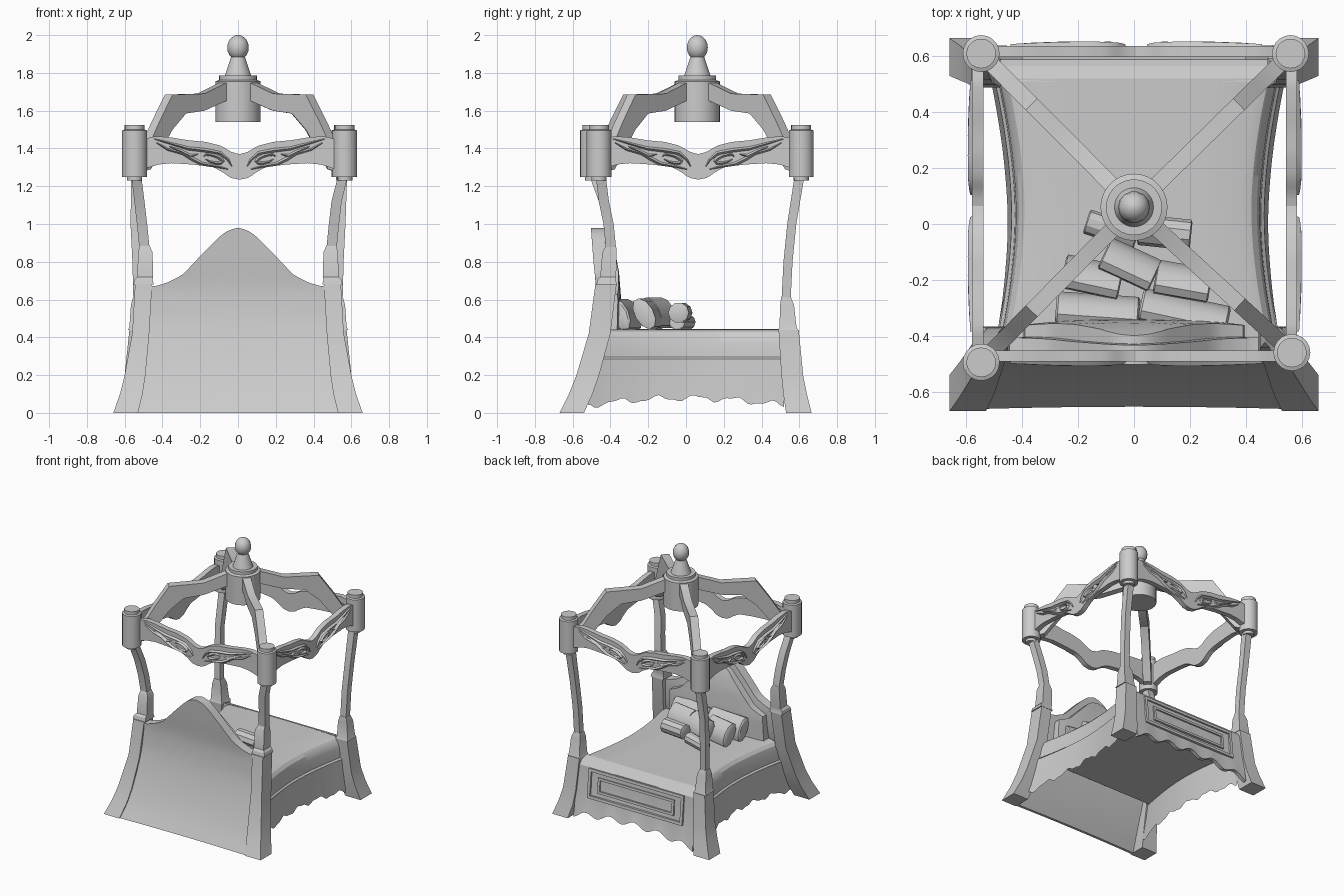
import bpy, bmesh
from math import sin, cos, pi, atan2, hypot, radians
from mathutils import Matrix, Vector

if "Cube" in bpy.data.objects:
    bpy.data.objects.remove(bpy.data.objects["Cube"])


def mesh(name, verts, faces, mat=Matrix()):
    me = bpy.data.meshes.new(name)
    me.from_pydata([mat @ Vector(v) for v in verts], [], faces)
    bm = bmesh.new()
    bm.from_mesh(me)
    bmesh.ops.recalc_face_normals(bm, faces=bm.faces)
    bm.to_mesh(me)
    bm.free()
    ob = bpy.data.objects.new(name, me)
    bpy.context.collection.objects.link(ob)
    return ob


def loft(name, rings, mat=Matrix(), closed=True, caps=True):
    n = len(rings[0])
    faces = []
    for i in range(len(rings) - 1):
        for j in range(n if closed else n - 1):
            k = (j + 1) % n
            faces.append((i*n + j, i*n + k, (i+1)*n + k, (i+1)*n + j))
    if caps:
        faces += [tuple(range(n)), tuple((len(rings)-1)*n + j for j in range(n))]
    return mesh(name, [v for r in rings for v in r], faces, mat)


def lathe(name, profile, x, y, sides=20):
    return loft(name, [[(x + r*cos(2*pi*j/sides), y + r*sin(2*pi*j/sides), z)
                        for j in range(sides)] for r, z in profile])


def lerp(table, t):
    for (a, p), (b, q) in zip(table, table[1:]):
        if t <= b:
            return p + (q - p) * max(0, (t - a) / (b - a))
    return table[-1][1]


def rect(x0, x1, y0, y1, z):
    return [(x0, y0, z), (x1, y0, z), (x1, y1, z), (x0, y1, z)]


def sq(x, y, z, r):
    return rect(x - r, x + r, y - r, y + r, z)


# corner posts: flared foot, collar block, slim bent shaft, drum on top
drums = {(-1, -1): (-.547, -.495), (1, -1): (.565, -.46),
         (-1, 1): (-.547, .61), (1, 1): (.56, .61)}
FRONT = [(.53, .66, -.67, -.54, 0), (.505, .625, -.62, -.495, .1), (.49, .60, -.58, -.46, .2),
         (.47, .56, -.515, -.40, .42), (.455, .545, -.48, -.368, .68)]
BACK = [(.53, .66, .53, .665, 0), (.505, .625, .515, .64, .1), (.495, .60, .505, .62, .2),
        (.48, .575, .49, .597, .44)]
for (sx, sy), (dx, dy) in drums.items():
    foot = FRONT if sy < 0 else BACK
    side = "front" if sy < 0 else "back"
    loft(side + "_post_foot", [rect(sx*a, sx*b, c, d, z) for a, b, c, d, z in foot])
    if sy < 0:
        block = [(.5, -.42, .68, .054), (.5, -.42, .705, .048), (.492, -.412, .72, .042),
                 (.49, -.405, .85, .038), (.495, -.397, .885, .027)]
        shaft = [(.495, -.397, .87, .027), (.508, -.41, 1.0, .027), (.522, -.435, 1.12, .027)]
    else:
        block = [(.53, .54, .44, .052), (.53, .54, .455, .045), (.53, .535, .57, .037),
                 (.53, .53, .61, .026)]
        shaft = [(.53, .53, .6, .024), (.535, .54, .8, .024), (.545, .56, 1.0, .024)]
    loft(side + "_post_block", [sq(sx*x, y, z, r) for x, y, z, r in block])
    loft(side + "_post_shaft", [sq(sx*x, y, z, r) for x, y, z, r in shaft]
         + [sq(dx - sx*.008, dy - sy*.008, 1.26, .026)])
    lathe("post_drum", [(.04, 1.23), (.04, 1.25), (.066, 1.25), (.066, 1.495),
                        (.053, 1.5), (.053, 1.525)], dx, dy)

# headboard: flared shell with an arched top, plus a padded inner panel
ARCH = [(0, .98), (.05, .968), (.1, .935), (.2, .835), (.3, .73), (.38, .69), (.44, .672), (.6, .668)]
OUTER = [(0, -.662), (.1, -.61), (.2, -.57), (.3, -.536), (.4, -.508), (.5, -.486), (.65, -.474),
         (.8, -.49), (1, -.505)]
HALF = [(0, .545), (.2, .50), (.4, .475), (.7, .462), (1, .455)]
PAD = [(.3, -.35), (.6, -.343), (.75, -.355), (.85, -.375), (.95, -.41)]


def board(name, umax, z0, drop, outer, inner, cols=32, rows=14):
    rings = []
    for i in range(cols + 1):
        u = umax * (2*i/cols - 1)
        top = lerp(ARCH, abs(u)*.47) - drop
        zs = [z0 + (top - z0)*k/rows for k in range(rows + 1)]
        ring = [(u*lerp(HALF, z), outer(u, z), z) for z in zs]
        rings.append(ring + [(u*lerp(HALF, z), inner(u, z), z) for z in reversed(zs)])
    return loft(name, rings)


def front_y(u, z):
    return lerp(OUTER, z) + .008*(1 - u*u)*max(0, 1 - z/.5)


board("headboard", 1.0, 0, 0, front_y,
      lambda u, z: front_y(u, z) + .02 + .05*min(1, z/.4))
board("headboard_padding", .84, .3, .06, lambda u, z: -.44,
      lambda u, z: lerp(PAD, z) - .03*abs(u)**3)

# mattress with concave sides and a draped, scalloped skirt
SECT = [(.052, None), (.044, .18), (.038, .285), (.026, .295), (.022, .37), (.012, .41), (-.008, .432),
        (-.04, .442), (-.2, .444)]
rings, under = [], []
N = 48
for i in range(N + 1):
    t = 2*i/N - 1
    base = .418 + .062*abs(t)**1.8
    hem = .078 - .04*t*t + .014*sin(t*16) + .006*sin(t*37)
    half = []
    for o, z in SECT:
        z = hem if z is None else z
        y0 = -.42 - .10*max(0, .44 - z)/.38
        half.append((base + o, y0 + (.52 - y0)*(t + 1)/2, z))
    rings.append([(.018 - x, y, z) for x, y, z in half] + [(x + .01, y, z) for x, y, z in half[::-1]])
    y = .05 + .47*t
    under.append([(-base - .018, y, .285), (base + .046, y, .285)])
loft("mattress_and_skirt", rings, closed=False, caps=False)
loft("mattress_underside", under, closed=False, caps=False)

# footboard with scalloped hem, rounded bed end and stepped panel mouldings
rings = []
for i in range(N + 1):
    t = 2*i/N - 1
    x = .5*t
    hem = .075 - .045*t*t + .02*cos(t*15.5)
    c = .012*(1 - t*t)
    rings.append([(x, .64 - c, hem), (x, .607 - c, .2), (x, .588, .395), (x, .565, .425),
                  (x, .51, .444), (x, .51, .40), (x, .565 - c, .2), (x, .61 - c, hem)])
loft("footboard", rings)
tilt = Matrix.Translation((0, .592, .28)) @ Matrix.Rotation(.1, 4, 'X')


def frame(name, w, h, bar, depth):
    def loop(a, y):
        return [(sx*(w - a), y, sz*(h - a)) for sx, sz in ((-1, -1), (1, -1), (1, 1), (-1, 1))]
    loft(name, [loop(0, -.01), loop(0, depth), loop(bar, depth), loop(bar, -.01)], tilt, caps=False)


frame("footboard_outer_moulding", .40, .11, .022, .018)
frame("footboard_inner_moulding", .32, .058, .018, .014)

# canopy rails with carved scrolls, one per side
UP = [(0, 1.37), (.04, 1.38), (.1, 1.415), (.18, 1.435), (.27, 1.443), (.36, 1.458), (.44, 1.465), (.51, 1.45)]
LOW = [(0, 1.235), (.05, 1.245), (.09, 1.275), (.14, 1.302), (.25, 1.315), (.36, 1.322), (.43, 1.315), (.51, 1.29)]
SCROLLS = [[(.04, 1.305), (.06, 1.34), (.10, 1.375), (.18, 1.39), (.27, 1.40), (.36, 1.425), (.45, 1.45)],
           [(.06, 1.29), (.12, 1.305), (.20, 1.32), (.25, 1.345), (.30, 1.375), (.38, 1.395), (.44, 1.43)],
           [(.22, 1.37), (.26, 1.36), (.31, 1.385), (.37, 1.41)],
           [(.14 + .05*cos(a*pi/5), 1.345 + .02*sin(a*pi/5) + .012*cos(a*pi/5)) for a in range(10)]]


def scroll(pts, s, mat):
    n, rings = len(pts), []
    for i, (x, z) in enumerate(pts):
        a, b = pts[max(i-1, 0)], pts[min(i+1, n-1)]
        d = Vector((b[0]-a[0], b[1]-a[1])).normalized()
        w = .003 + .009*sin(pi*i/(n-1))
        rings.append([(s*(x - d.y*w), -.018, z + d.x*w), (s*x, -.024 - w, z),
                      (s*(x + d.y*w), -.018, z - d.x*w)])
    loft("rail_scroll", rings, mat)


for cx, cy, yaw in ((.008, -.472, 0), (.564, .065, 90), (.008, .617, 180), (-.559, .065, -90)):
    m = Matrix.Translation((cx, cy, 0)) @ Matrix.Rotation(radians(yaw), 4, 'Z')
    rings = []
    for i in range(-24, 25):
        x = .51*i/24
        hi, lo = lerp(UP, abs(x)), lerp(LOW, abs(x))
        rings.append([(x, -.02, lo), (x, .02, lo), (x, .02, hi), (x, -.02, hi)])
    loft("canopy_rail", rings, m)
    for s in (-1, 1):
        for pts in SCROLLS:
            scroll(pts, s, m)

# central hub and finial
HX, HY = 0, .06
lathe("canopy_hub", [(.12, 1.54), (.12, 1.755), (.1, 1.762), (.1, 1.785), (.07, 1.785),
                     (.036, 1.885), (.03, 1.89)], HX, HY, 28)
lathe("finial", [(max(.004, .057*sin(a*pi/10)), 1.934 - .066*cos(a*pi/10)) for a in range(11)], HX, HY, 14)

# cranked braces from each drum to the hub
BRACE = [(1, 1.36, 1.27), (.88, 1.44, 1.29), (.80, 1.54, 1.37), (.67, 1.685, 1.50), (.54, 1.687, 1.585),
         (.36, 1.69, 1.60), (.12, 1.755, 1.66)]
for dx, dy in drums.values():
    vx, vy = dx - HX, dy - HY
    L = hypot(vx, vy)
    m = Matrix.Translation((HX, HY, 0)) @ Matrix.Rotation(atan2(vy, vx), 4, 'Z')
    loft("canopy_brace", [[(t*L, -.029, lo), (t*L, .029, lo), (t*L, .029, hi), (t*L, -.029, hi)]
                          for t, hi, lo in BRACE], m)


# pillows leaning on the headboard and two bolsters
def pillow(name, centre, length, yaw, thick, tall, lean):
    m = (Matrix.Translation(centre) @ Matrix.Rotation(radians(yaw), 4, 'Z')
         @ Matrix.Rotation(radians(lean), 4, 'X'))
    loft(name, [[(s*length/2, k*thick*cos(j*pi/5), k*tall*sin(j*pi/5)) for j in range(10)]
                for s, k in ((-1, .8), (-.95, 1), (.95, 1), (1, .8))], m)


for c, l, yaw, lean in (((-.13, -.31, .52), .30, -4, 25), ((.18, -.32, .52), .32, -12, 25),
                        ((-.15, -.19, .52), .21, -12, 30), ((.175, -.205, .525), .20, -10, 30),
                        ((-.015, -.145, .53), .20, -25, 30)):
    pillow("pillow", c, l, yaw, .05, .09, lean)
pillow("left_bolster", (-.08, -.02, .48), .19, -18, .045, .042, 0)
pillow("right_bolster", (.11, -.03, .53), .19, -6, .055, .055, 0)

bpy.ops.object.select_all(action='SELECT')
bpy.context.view_layer.objects.active = bpy.data.objects["headboard"]
bpy.ops.object.shade_smooth_by_angle(angle=radians(28))
